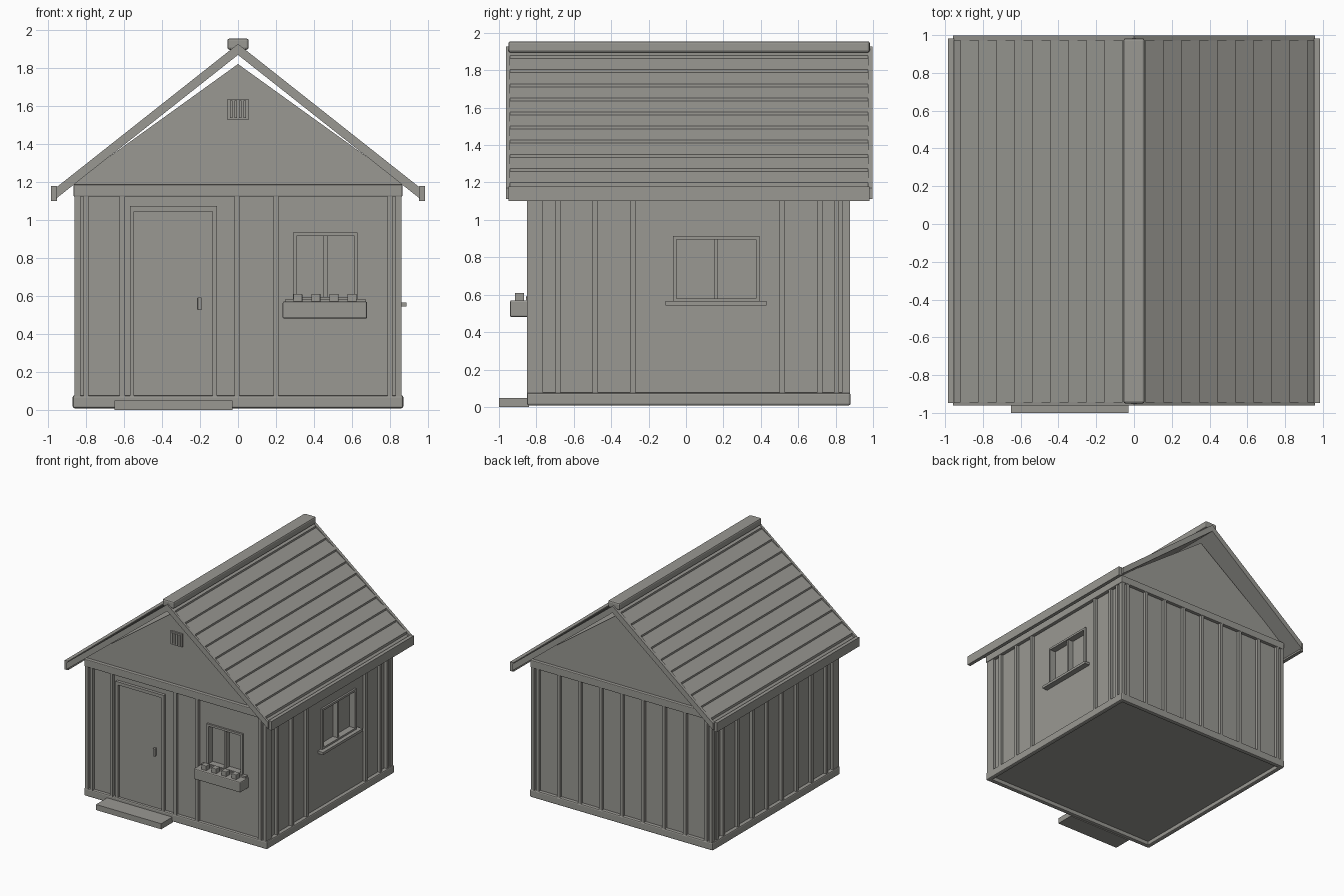
import bpy, bmesh

cube = bpy.data.objects.get("Cube")
if cube:
    bpy.data.objects.remove(cube, do_unlink=True)

GREY = (0.32, 0.315, 0.29, 1)
mat = bpy.data.materials.new("warm grey")
mat.use_nodes = True
mat.diffuse_color = GREY
mat.node_tree.nodes["Principled BSDF"].inputs["Base Color"].default_value = GREY


def finish(name, bm, bevel=0):
    bmesh.ops.recalc_face_normals(bm, faces=bm.faces)
    me = bpy.data.meshes.new(name)
    bm.to_mesh(me)
    bm.free()
    me.materials.append(mat)
    ob = bpy.data.objects.new(name, me)
    bpy.context.collection.objects.link(ob)
    if bevel:
        mod = ob.modifiers.new("bevel", 'BEVEL')
        mod.width = bevel
        mod.segments = 2
    return ob


def box(name, x, y, z, bevel=0):
    """Box from (low, high) ranges."""
    bm = bmesh.new()
    bmesh.ops.create_cube(bm, size=1)
    for v in bm.verts:
        v.co = [r[0] if c < 0 else r[1] for c, r in zip(v.co, (x, y, z))]
    return finish(name, bm, bevel)


def prism(name, profile, y):
    """Extrude an (x, z) profile along y."""
    bm = bmesh.new()
    face = bm.faces.new([bm.verts.new((px, y[0], pz)) for px, pz in profile])
    ext = bmesh.ops.extrude_face_region(bm, geom=[face])
    for g in ext["geom"]:
        if isinstance(g, bmesh.types.BMVert):
            g.co.y = y[1]
    return finish(name, bm)


def span(c, w):
    return (c - w / 2, c + w / 2)


X, FRONT, BACK = 0.836, -0.825, 0.852    # wall planes
PROUD = 0.025                            # batten thickness
WALL_Z = (0.07, 1.13)


def on_wall(name, side, u, z, depth, bevel=0):
    """Box on a wall: u along the wall, depth measured outward."""
    a, b = depth
    if side == "front":
        return box(name, u, (FRONT - b, FRONT - a), z, bevel)
    if side == "back":
        return box(name, u, (BACK + a, BACK + b), z, bevel)
    if side == "left":
        return box(name, (X + a, X + b), u, z, bevel)
    return box(name, (-X - b, -X - a), u, z, bevel)


# Body, sill beams around a recessed floor, top band
body = box("walls", (-X, X), (FRONT, BACK), (0.042, 1.16))
for x in ((-0.87, -0.83), (0.83, 0.87)):
    box("side_sill", x, (-0.85, 0.88), (0.008, 0.076), 0.01)
for y in ((-0.85, -0.81), (0.84, 0.88)):
    box("end_sill", (-0.87, 0.87), y, (0.008, 0.076), 0.01)
box("top_band", (-0.866, 0.866), (-0.855, 0.88), (1.122, 1.186), 0.006)


# Windows: recessed opening, proud frame, mullion
def window(side, u, z):
    cutter = on_wall("window_cutter", side, u, z, (-0.04, 0.05))
    mod = body.modifiers.new("opening", 'BOOLEAN')
    mod.operation = 'DIFFERENCE'
    mod.object = cutter
    mod.solver = 'EXACT'
    bpy.context.view_layer.objects.active = body
    bpy.ops.object.modifier_apply(modifier=mod.name)
    bpy.data.objects.remove(cutter, do_unlink=True)
    t, d = 0.018, (-0.04, 0.016)
    for e in (0, 1):
        s = 1 - 2 * e
        on_wall("window_stile", side, sorted((u[e], u[e] + s * t)), z, d)
        on_wall("window_rail", side, u, sorted((z[e], z[e] + s * t)), d)
    on_wall("window_mullion", side, span(sum(u) / 2, 0.02), z, (-0.04, 0.006))


window("front", (0.29, 0.63), (0.575, 0.933))
window("left", (-0.07, 0.393), (0.562, 0.913))
on_wall("side_window_sill", "left", (-0.11, 0.43), (0.543, 0.565), (-0.01, 0.05))
on_wall("front_window_sill", "front", (0.25, 0.67), (0.568, 0.584), (-0.01, 0.03))

# Corner boards
for x in ((-0.861, -0.83), (0.83, 0.861)):
    box("corner_board", x, (-0.849, -0.765), WALL_Z)
    box("corner_board", x, (0.835, 0.876), WALL_Z)

# Vertical battens
side_evenly = [-0.685 + 0.2 * i for i in range(8)] + [0.805]
battens = {
    "front": [-0.8, -0.61, -0.005, 0.2, 0.8],
    "back": [0.2 * i for i in range(-4, 5)],
    "left": [y for y in side_evenly if not -0.2 < y < 0.45],
    "right": side_evenly,
}
for side, places in battens.items():
    for u in places:
        on_wall("batten", side, span(u, 0.028), WALL_Z, (-0.005, PROUD))

# Door with frame, handle and step
on_wall("door", "front", (-0.55, -0.13), (0.07, 1.05), (-0.01, 0.005))
for u in ((-0.568, -0.547), (-0.133, -0.11)):
    on_wall("door_jamb", "front", u, (0.07, 1.07), (-0.005, 0.026))
on_wall("door_head", "front", (-0.568, -0.11), (1.045, 1.072), (-0.005, 0.026))
on_wall("door_handle", "front", span(-0.202, 0.02), (0.525, 0.592), (0, 0.03), 0.003)
box("door_step", (-0.65, -0.03), (-1.0, -0.84), (0.0, 0.048))

# Flower box
box("flower_box", (0.235, 0.68), (-0.94, -0.82), (0.48, 0.57), 0.008)
for i in range(4):
    box("flower", span(0.315 + 0.095 * i, 0.048), (-0.915, -0.865), (0.56, 0.61), 0.004)

# Gables, meeting the roof towards the eaves, and louvred vent
gable = [(-0.86, 1.18), (0.86, 1.18), (0.86, 1.2), (0.66, 1.345),
         (0, 1.82), (-0.66, 1.345), (-0.86, 1.2)]
for y in ((FRONT, FRONT + 0.03), (BACK - 0.03, BACK)):
    prism("gable", gable, y)
box("vent", (-0.055, 0.055), (-0.84, -0.82), (1.525, 1.637))
for i in range(4):
    box("vent_slat", span(-0.036 + 0.024 * i, 0.012), (-0.848, -0.835), (1.535, 1.627))

# Roof: slab, lapped courses with upright edges, barge boards, fascias, ridge cap
SLOPE, EAVE = 0.79, 0.957
TOP, DECK, UNDER = 1.926, 1.904, 1.868   # ridge heights of the roof layers


def layer(height, x):
    return height - SLOPE * x


def chevron(name, top, y):
    prism(name, [(0, top), (EAVE, layer(top, EAVE)), (EAVE, layer(UNDER, EAVE)),
                 (0, UNDER), (-EAVE, layer(UNDER, EAVE)), (-EAVE, layer(top, EAVE))], y)


chevron("roof_slab", DECK, (-0.95, 0.985))
for y in ((-0.962, -0.942), (0.972, 0.998)):
    chevron("barge_board", TOP, y)
for s in (-1, 1):
    for k in range(10):
        low = 0.06 + 0.0955 * k
        high = max(0, low - 0.0955)
        outline = [(high, layer(DECK, high)), (low, layer(DECK, low)),
                   (low, layer(TOP, low)), (high, layer(DECK, high) + 0.006)]
        prism("roof_course", [(s * x, z) for x, z in outline], (-0.943, 0.973))
    box("eave_fascia", sorted((s * 0.953, s * 0.984)), (-0.948, 0.982), (1.1, 1.178))
box("ridge_cap", (-0.056, 0.056), (-0.95, 0.983), (1.895, 1.955), 0.012)
